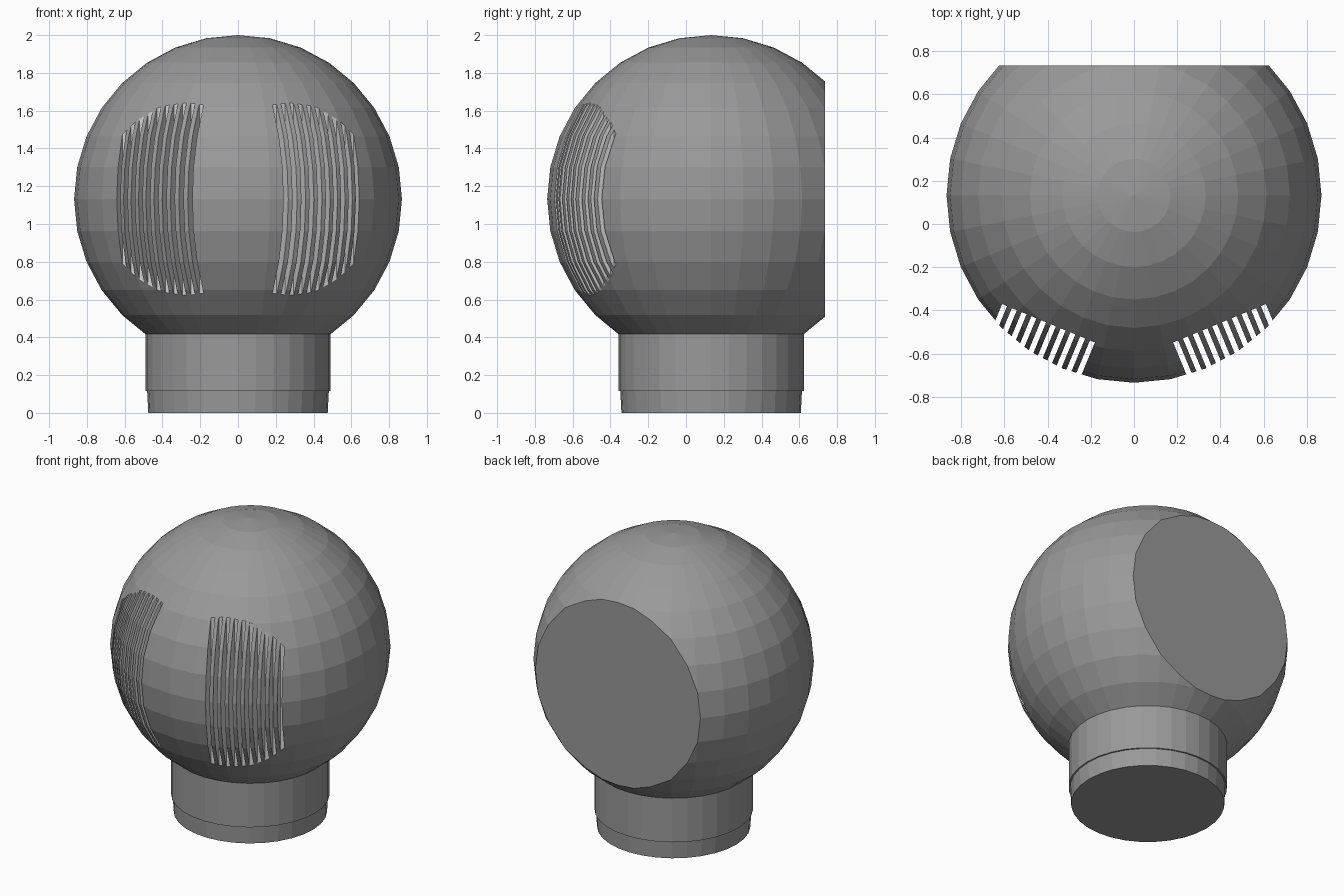
import bpy
import bmesh
import math
from mathutils import Matrix, Vector

if "Cube" in bpy.data.objects:
    bpy.data.objects.remove(bpy.data.objects["Cube"], do_unlink=True)

CENTRE = Vector((0, 0.133, 1.132))
RADIUS = 0.868
SEGMENTS = 32


def make_material(name, value):
    mat = bpy.data.materials.new(name)
    mat.use_nodes = True
    colour = (value, value, value, 1)
    mat.diffuse_color = colour
    mat.node_tree.nodes["Principled BSDF"].inputs["Base Color"].default_value = colour
    return mat


body_grey = make_material("body_grey", 0.32)
slot_grey = make_material("light_slot_grey", 0.65)


def make_object(name, bm, materials):
    bmesh.ops.recalc_face_normals(bm, faces=bm.faces[:])
    mesh = bpy.data.meshes.new(name)
    bm.to_mesh(mesh)
    bm.free()
    for mat in materials:
        mesh.materials.append(mat)
    obj = bpy.data.objects.new(name, mesh)
    bpy.context.collection.objects.link(obj)
    return obj


def make_ring(name, bottom_radius, top_radius, z0, z1):
    bm = bmesh.new()
    place = Matrix.Translation((0, CENTRE.y, (z0 + z1) / 2))
    bmesh.ops.create_cone(bm, cap_ends=True, segments=SEGMENTS, radius1=bottom_radius,
                          radius2=top_radius, depth=z1 - z0, matrix=place)
    return make_object(name, bm, [body_grey])


# Faceted ball with a flat back
bm = bmesh.new()
bmesh.ops.create_uvsphere(bm, u_segments=SEGMENTS, v_segments=SEGMENTS // 2,
                          radius=RADIUS, matrix=Matrix.Translation(CENTRE))
cut = bmesh.ops.bisect_plane(bm, geom=bm.verts[:] + bm.edges[:] + bm.faces[:],
                             plane_co=(0, 0.735, 0), plane_no=(0, 1, 0), clear_outer=True)
rim = [e for e in cut["geom_cut"] if isinstance(e, bmesh.types.BMEdge)]
bmesh.ops.contextual_create(bm, geom=rim)
ball = make_object("ball_body", bm, [body_grey, slot_grey])

# Two banks of vertical slots, each with a flat floor
SLOTS, FIRST, LAST, WIDTH = 10, -0.081, 0.359, 0.025
FLOOR, OUTER = 0.699, 1.0
bm = bmesh.new()
for side in (-1, 1):
    turn = Matrix.Translation(CENTRE) @ Matrix.Rotation(side * math.radians(22.5), 4, "Z")
    for i in range(SLOTS):
        across = side * (FIRST + (LAST - FIRST) * i / (SLOTS - 1))
        place = turn @ Matrix.Translation((across, -(FLOOR + OUTER) / 2, 0))
        size = Matrix.Diagonal((WIDTH, OUTER - FLOOR, 2, 1))
        bmesh.ops.create_cube(bm, size=1, matrix=place @ size)
# The walls and floors left by the cutter take the lighter grey
for face in bm.faces:
    face.material_index = 1
cutter = make_object("slot_cutter", bm, [body_grey, slot_grey])
cutter.hide_render = True

slots = ball.modifiers.new("slots", "BOOLEAN")
slots.operation = "DIFFERENCE"
slots.solver = "EXACT"
slots.material_mode = "INDEX"
slots.object = cutter
bpy.context.view_layer.update()
evaluated = ball.evaluated_get(bpy.context.evaluated_depsgraph_get())
slotted = bpy.data.meshes.new_from_object(evaluated)
ball.modifiers.clear()
ball.data = slotted
bpy.data.objects.remove(cutter, do_unlink=True)

# Neck and slightly tapered foot
make_ring("neck", 0.491, 0.491, 0.117, 0.45)
make_ring("foot", 0.475, 0.481, 0, 0.117)
